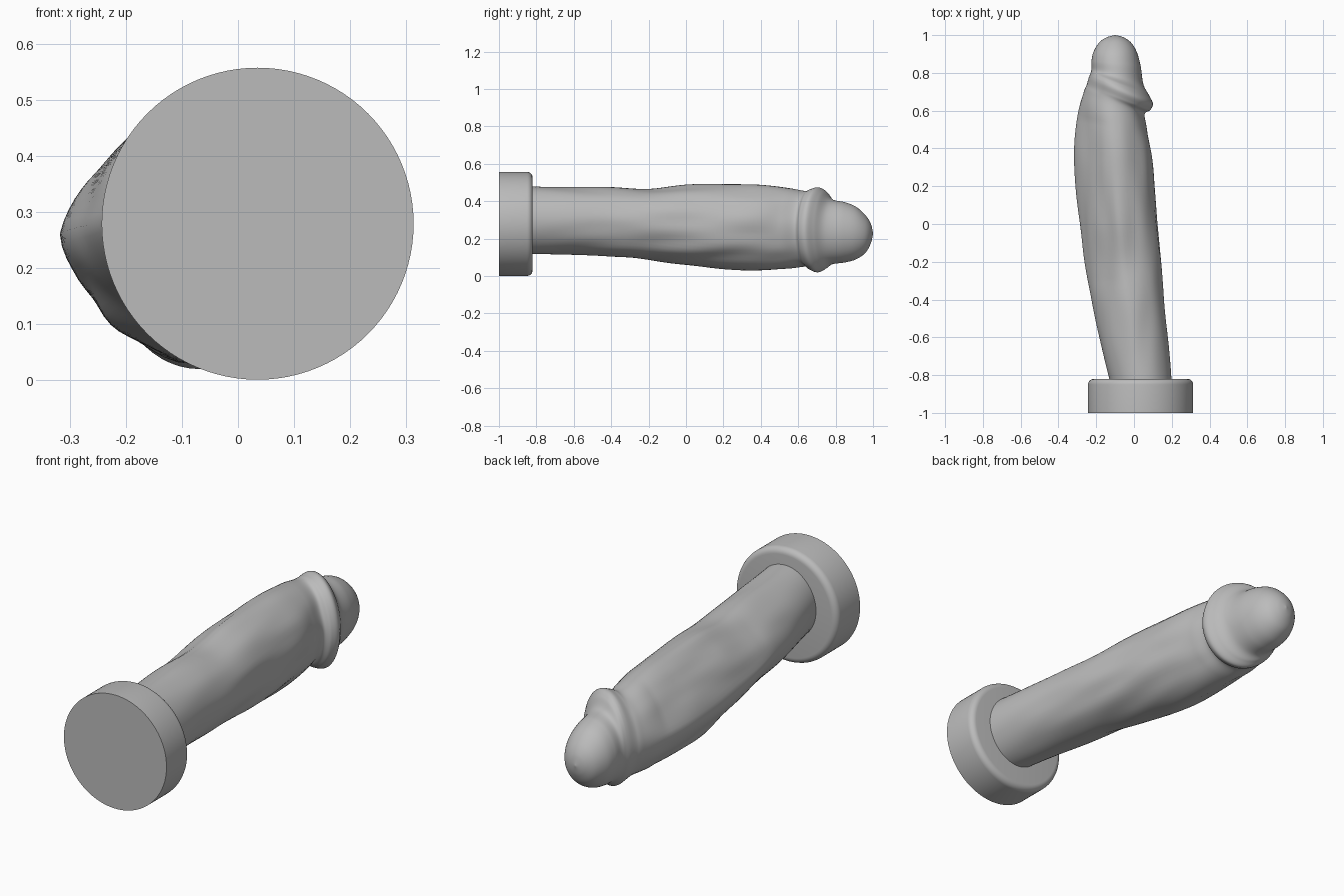
import bpy
import bmesh
import math
from mathutils import Vector, noise

default_cube = bpy.data.objects.get("Cube")
if default_cube:
    bpy.data.objects.remove(default_cube, do_unlink=True)

SIDES = 64
STEPS = 9


def make_material(name, colour):
    material = bpy.data.materials.new(name)
    material.use_nodes = True
    material.diffuse_color = colour
    material.node_tree.nodes["Principled BSDF"].inputs["Base Color"].default_value = colour
    return material


def finish(name, bm, material, angle):
    bmesh.ops.recalc_face_normals(bm, faces=bm.faces)
    mesh = bpy.data.meshes.new(name)
    bm.to_mesh(mesh)
    bm.free()
    mesh.materials.append(material)
    part = bpy.data.objects.new(name, mesh)
    bpy.context.collection.objects.link(part)
    bpy.ops.object.select_all(action="DESELECT")
    part.select_set(True)
    bpy.context.view_layer.objects.active = part
    bpy.ops.object.shade_smooth_by_angle(angle=math.radians(angle))
    return part


def catmull(a, b, c, d, t):
    """Smooth blend from b to c."""
    return 0.5 * (2 * b + (c - a) * t + (2 * a - 5 * b + 4 * c - d) * t * t
                  + (3 * b - a - 3 * c + d) * t ** 3)


def smooth_sections(sections):
    result = []
    last = len(sections) - 1
    for i in range(last):
        around = [sections[min(max(i + k, 0), last)] for k in (-1, 0, 1, 2)]
        for step in range(STEPS):
            result.append([catmull(*values, step / STEPS) for values in zip(*around)])
    result.append(list(sections[-1]))
    return result


def ring_point(section, angle):
    """Point on a tilted oval section that narrows to a ridge on its right flank."""
    y, left, right, low, high, tilt = section
    cx, cz = (left + right) / 2, (low + high) / 2
    c, s = math.cos(angle), math.sin(angle)
    body = min(max((0.72 - y) / 0.2, 0), 1) * min(max((y + 0.9) / 0.6, 0), 1)
    power = 2.0
    if c < 0:
        power -= body * (0.6 if s > 0 else 0.4)
    size = (abs(c) ** power + abs(s) ** power) ** (-1 / power)
    x = cx + c * size * (right - left) / 2
    z = cz + s * size * (high - low) / 2
    # Soft lengthwise folds along the body
    fold = noise.noise(Vector((x * 11, y * 3, z * 11))) * 0.012 * body
    return Vector((x + c * fold, y + tilt * (x - cx), z + s * fold))


grey = make_material("plain grey", (0.5, 0.5, 0.5, 1))

# Round base with a softened rear rim, turned around the y axis
bm = bmesh.new()
profile = [(0, -1), (0.278, -1), (0.278, -0.85)]
for k in range(1, 7):
    a = k / 6 * math.pi / 2
    profile.append((0.248 + 0.03 * math.cos(a), -0.85 + 0.03 * math.sin(a)))
profile.append((0, -0.82))
points = [bm.verts.new((0.035 + r, y, 0.279)) for r, y in profile]
edges = [bm.edges.new(pair) for pair in zip(points, points[1:])]
bmesh.ops.spin(bm, geom=points + edges, cent=(0.035, 0, 0.279), axis=(0, 1, 0),
               angle=math.tau, steps=96, use_duplicate=False)
bmesh.ops.remove_doubles(bm, verts=bm.verts, dist=0.0005)
finish("round_base", bm, grey, 40)

# Curved body, collar ridge and rounded tip: y, left, right, low, high, tilt
sections = [
    (-0.86, -0.12, 0.20, 0.12, 0.48, 0),
    (-0.6, -0.185, 0.18, 0.115, 0.475, 0),
    (-0.4, -0.225, 0.16, 0.105, 0.475, 0),
    (-0.2, -0.26, 0.145, 0.09, 0.465, 0),
    (0, -0.285, 0.125, 0.06, 0.485, 0),
    (0.2, -0.305, 0.11, 0.04, 0.49, 0),
    (0.4, -0.31, 0.09, 0.035, 0.485, -0.05),
    (0.55, -0.295, 0.07, 0.04, 0.47, -0.25),
    (0.64, -0.265, 0.055, 0.05, 0.455, -0.38),
    (0.67, -0.25, 0.085, 0.032, 0.465, -0.4),
    (0.705, -0.24, 0.1, 0.02, 0.475, -0.4),
    (0.74, -0.23, 0.08, 0.038, 0.455, -0.38),
    (0.78, -0.225, 0.05, 0.063, 0.41, -0.3),
    (0.85, -0.225, 0.035, 0.073, 0.395, -0.1),
    (0.91, -0.215, 0.015, 0.09, 0.37, 0),
    (0.96, -0.185, -0.015, 0.125, 0.325, 0),
    (0.988, -0.145, -0.055, 0.175, 0.28, 0),
    (1, -0.102, -0.098, 0.225, 0.23, 0),
]
bm = bmesh.new()
rings = []
for section in smooth_sections(sections):
    rings.append([bm.verts.new(ring_point(section, math.tau * i / SIDES))
                  for i in range(SIDES)])
for ring, following in zip(rings, rings[1:]):
    for i in range(SIDES):
        j = (i + 1) % SIDES
        bm.faces.new((ring[i], ring[j], following[j], following[i]))
bm.faces.new(rings[0])
bm.faces.new(rings[-1])
finish("curved_body", bm, grey, 60)
